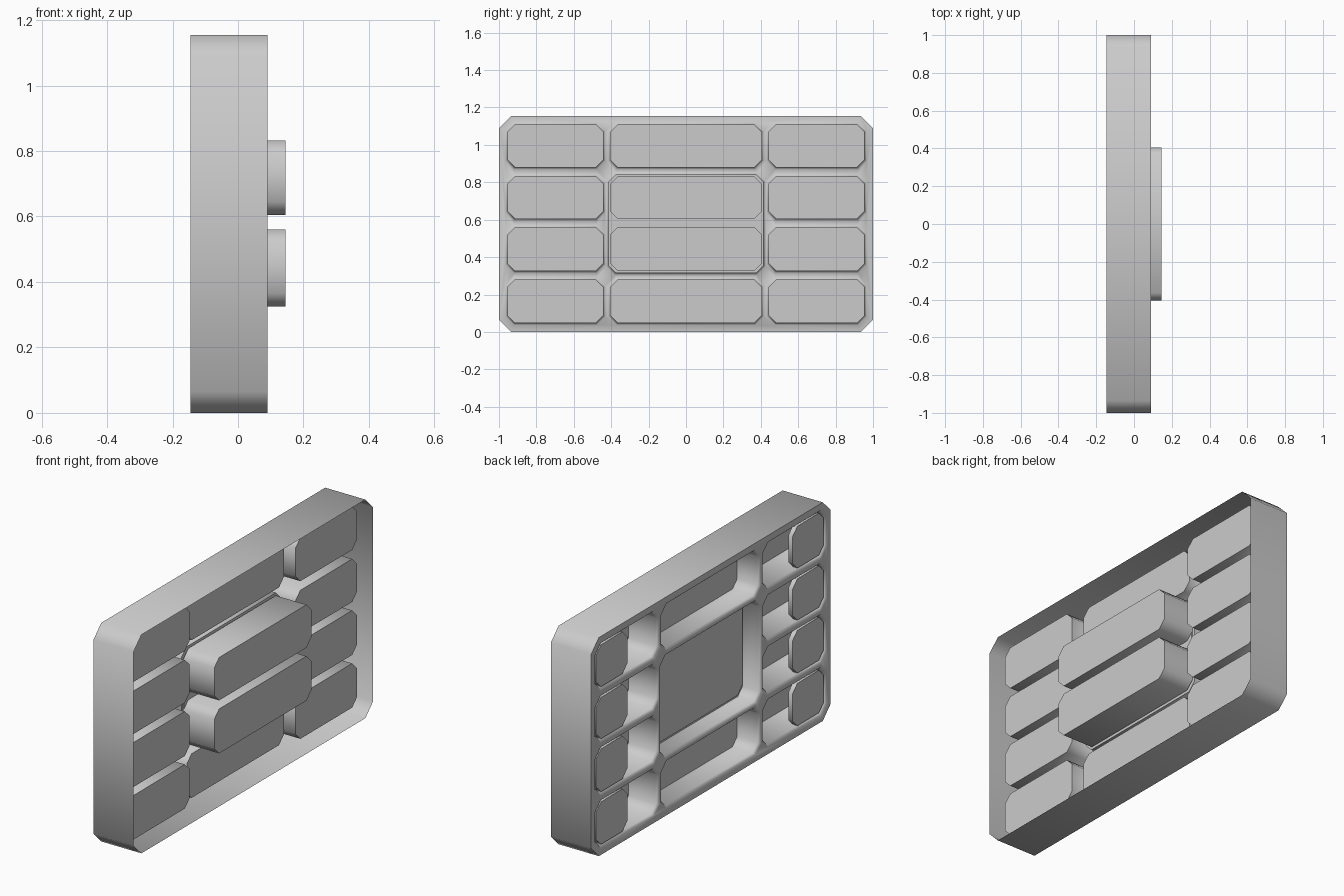
import bpy, bmesh, math

if "Cube" in bpy.data.objects:
    bpy.data.objects.remove(bpy.data.objects["Cube"])

BACK, RIM = -0.145, 0.09
ROWS = [(0.047, 0.28), (0.325, 0.56), (0.605, 0.832), (0.88, 1.11)]
MID = (-0.405, 0.405)
SIDES = [(-0.955, -0.442), (0.442, 0.955)]


def outline(y, z, c, grow=0.0):
    """Chamfered rectangle in the y-z plane."""
    y0, y1, z0, z1 = y[0] - grow, y[1] + grow, z[0] - grow, z[1] + grow
    return [(y0 + c, z0), (y1 - c, z0), (y1, z0 + c), (y1, z1 - c),
            (y1 - c, z1), (y0 + c, z1), (y0, z1 - c), (y0, z0 + c)]


def ring(bm, x, pts):
    return [bm.verts.new((x, py, pz)) for py, pz in pts]


def bridge(bm, a, b):
    n = len(a)
    for i in range(n):
        bm.faces.new((a[i], a[(i + 1) % n], b[(i + 1) % n], b[i]))


def finish(bm, name):
    bmesh.ops.recalc_face_normals(bm, faces=bm.faces)
    me = bpy.data.meshes.new(name)
    bm.to_mesh(me)
    bm.free()
    ob = bpy.data.objects.new(name, me)
    bpy.context.collection.objects.link(ob)
    bpy.ops.object.select_all(action='DESELECT')
    ob.select_set(True)
    bpy.context.view_layer.objects.active = ob
    bpy.ops.object.shade_smooth_by_angle(angle=math.radians(50))
    return ob


def block(name, x0, x1, y, z, c=0.04):
    """Solid chamfered block."""
    bm = bmesh.new()
    a, b = ring(bm, x0, outline(y, z, c)), ring(bm, x1, outline(y, z, c))
    bridge(bm, a, b)
    bm.faces.new(a)
    bm.faces.new(b)
    finish(bm, name)


# Pockets pressed forward from the back grid: (y range, z range, floor x)
pockets = [(s, r, 0.027) for s in SIDES for r in ROWS]
pockets += [(MID, ROWS[0], -0.016), (MID, ROWS[3], -0.016),
            ((-0.415, 0.415), (0.315, 0.842), -0.04)]

# Tray: outer wall, back grid and pockets as one sheet
bm = bmesh.new()
rim_pts = outline((-1, 1), (0, 1.155), 0.065)
outer = ring(bm, BACK, rim_pts)
loops = [outer] + [ring(bm, BACK, outline(y, z, 0.045, 0.01)) for y, z, x in pockets]
edges = [bm.edges.new((lp[i], lp[(i + 1) % 8])) for lp in loops for i in range(8)]
bmesh.ops.triangle_fill(bm, use_beauty=True, use_dissolve=False, edges=edges, normal=(-1, 0, 0))
bridge(bm, outer, ring(bm, RIM, rim_pts))
for lp, (y, z, x) in zip(loops[1:], pockets):
    lip = ring(bm, BACK + 0.012, outline(y, z, 0.04))
    floor = ring(bm, x, outline(y, z, 0.04))
    bridge(bm, lp, lip)
    bridge(bm, lip, floor)
    bm.faces.new(floor)
finish(bm, "tray_grid")

# Two raised centre blocks on the middle panel
for i, r in enumerate(ROWS[1:3]):
    block(f"raised_block_{i}", -0.035, 0.145, MID, r)

# Stepped panel on the back of the middle recess
block("middle_panel", -0.05, -0.035, (-0.4, 0.4), (0.33, 0.827))

# Small plates covering the outer half of each side pocket at the back
for s in (-1, 1):
    for i, r in enumerate(ROWS):
        y = sorted((s * 0.69, s * 0.95))
        block(f"back_plate_{'left' if s < 0 else 'right'}_{i}", -0.14, -0.115,
              y, (r[0] + 0.004, r[1] - 0.004))
